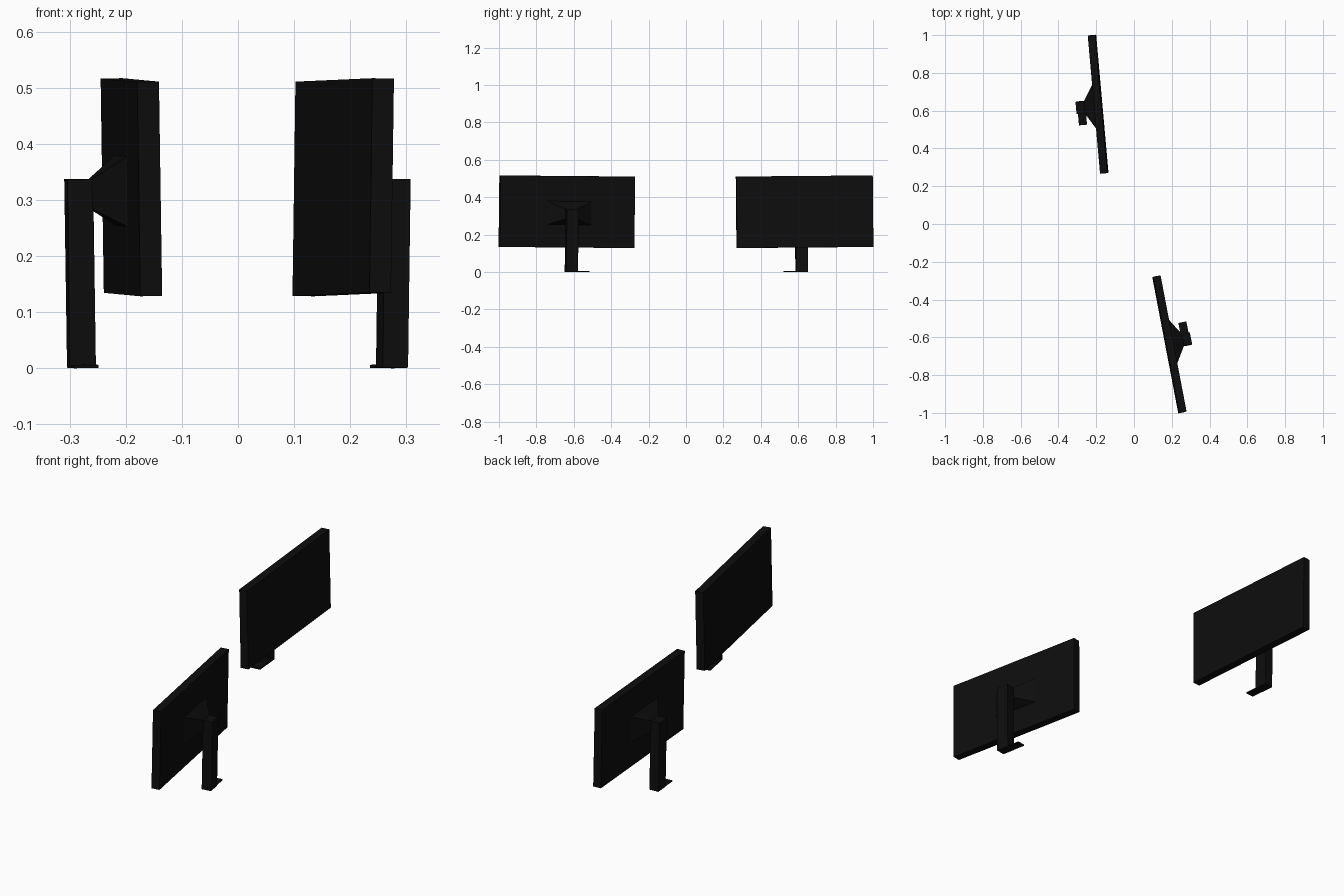
import bpy, bmesh
from math import radians
from mathutils import Matrix, Vector

if "Cube" in bpy.data.objects:
    bpy.data.objects.remove(bpy.data.objects["Cube"])

black = bpy.data.materials.new("black_plastic")
black.diffuse_color = (0.004, 0.004, 0.004, 1)
black.use_nodes = True
black.node_tree.nodes["Principled BSDF"].inputs["Base Color"].default_value = black.diffuse_color


def prism(name, x0, r0, x1, r1, frame):
    """Solid between two rectangles (ymin, ymax, zmin, zmax) at x0 and x1."""
    bm = bmesh.new()
    for x, (ya, yb, za, zb) in ((x0, r0), (x1, r1)):
        for y, z in ((ya, za), (yb, za), (yb, zb), (ya, zb)):
            bm.verts.new(frame @ Vector((x, y, z)))
    bmesh.ops.convex_hull(bm, input=bm.verts[:])
    bmesh.ops.dissolve_limit(bm, angle_limit=0.001, verts=bm.verts[:], edges=bm.edges[:])
    bmesh.ops.recalc_face_normals(bm, faces=bm.faces[:])
    me = bpy.data.meshes.new(name)
    bm.to_mesh(me)
    bm.free()
    ob = bpy.data.objects.new(name, me)
    me.materials.append(black)
    bpy.context.collection.objects.link(ob)
    return ob


def box(name, x0, x1, rect, frame):
    return prism(name, x0, rect, x1, rect, frame)


def monitor(label, loc, yaw):
    # Screen faces local +x, with a slight backward lean and roll
    frame = (Matrix.Translation(loc) @ Matrix.Rotation(radians(yaw), 4, 'Z')
             @ Matrix.Rotation(radians(-0.9), 4, 'Y') @ Matrix.Rotation(radians(0.48), 4, 'X'))
    # Flat display panel
    box(label + "_panel", -0.0195, 0.0195, (-0.366, 0.366, -0.191, 0.191), frame)
    # Tapered mount between panel and stand
    prism(label + "_mount", -0.0195, (-0.13, 0.11, -0.069, 0.056),
          -0.074, (-0.042, 0.022, -0.037, 0.016), frame)
    # Upright and thin foot
    box(label + "_stand", -0.118, -0.072, (-0.042, 0.022, -0.320, 0.016), frame)
    box(label + "_foot", -0.116, -0.073, (-0.105, 0.022, -0.320, -0.3145), frame)


monitor("back_monitor", (-0.190, 0.634, 0.3225), 5.1)
monitor("front_monitor", (0.1875, -0.637, 0.3225), 180 + 10.8)
